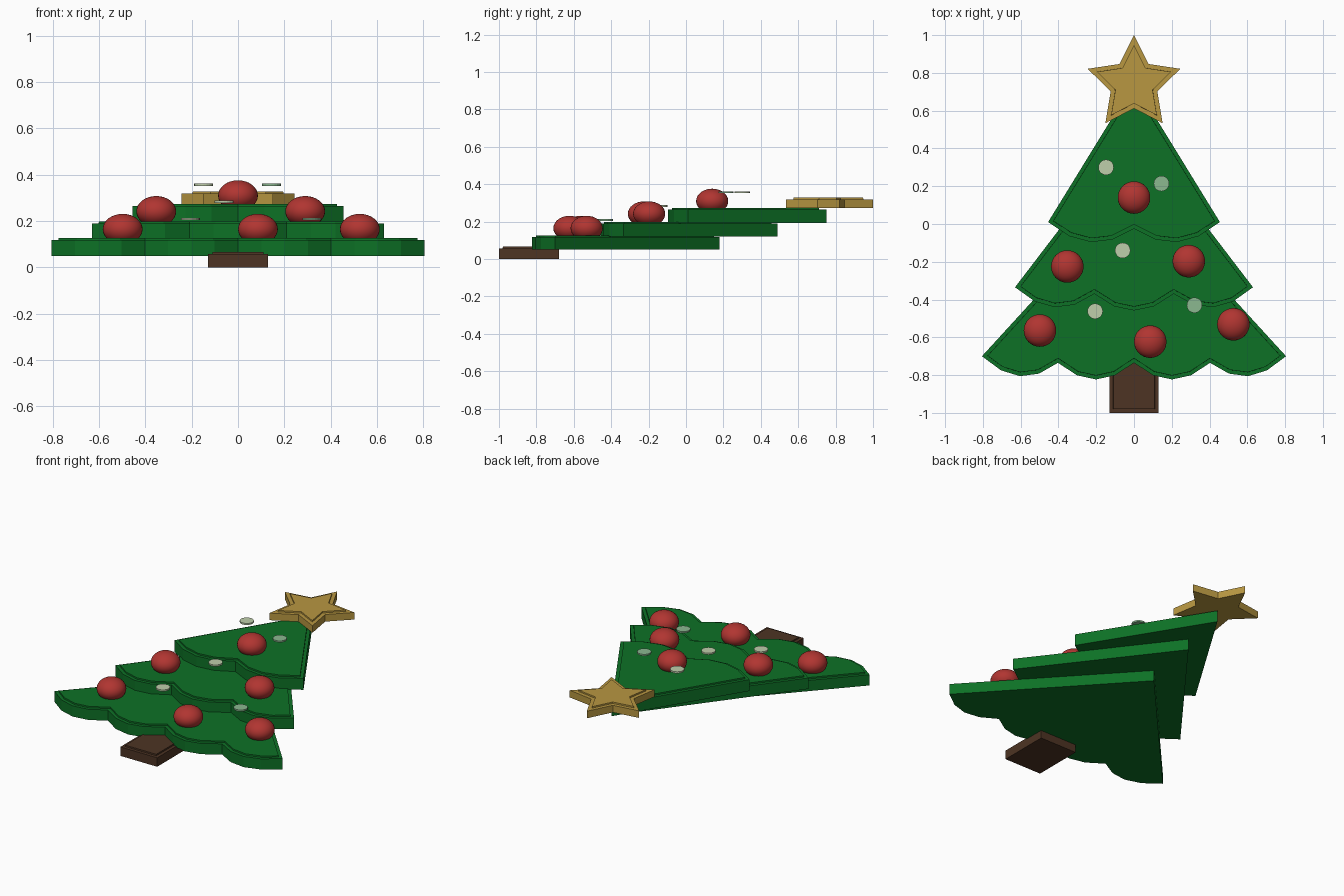
import bpy, bmesh, math

if "Cube" in bpy.data.objects:
    bpy.data.objects.remove(bpy.data.objects["Cube"])


def material(name, rgb):
    m = bpy.data.materials.new(name)
    m.diffuse_color = (*rgb, 1)
    m.use_nodes = True
    m.node_tree.nodes["Principled BSDF"].inputs["Base Color"].default_value = m.diffuse_color
    return m


GREEN = material("pine green", (0.004, 0.165, 0.019))
BROWN = material("bark brown", (0.075, 0.034, 0.017))
GOLD = material("gold", (0.48, 0.31, 0.053))
RED = material("bauble red", (0.44, 0.036, 0.031))
CREAM = material("pale cream", (0.52, 0.62, 0.41))
MINT = material("pale mint", (0.26, 0.48, 0.28))


def finish(bm, name, mat):
    mesh = bpy.data.meshes.new(name)
    bm.to_mesh(mesh)
    bm.free()
    mesh.materials.append(mat)
    ob = bpy.data.objects.new(name, mesh)
    bpy.context.collection.objects.link(ob)
    return ob


def slab(name, outline, z0, z1, mat, inset=0.02, step=0.009):
    """Extruded outline (counter-clockwise) with a raised, inset top panel."""
    bm = bmesh.new()
    low = [bm.verts.new((x, y, z0)) for x, y in outline]
    high = [bm.verts.new((x, y, z1)) for x, y in outline]
    n = len(outline)
    bm.faces.new(low[::-1])
    top = bm.faces.new(high)
    for i in range(n):
        j = (i + 1) % n
        bm.faces.new((low[i], low[j], high[j], high[i]))
    bm.normal_update()
    bmesh.ops.inset_region(bm, faces=[top], thickness=inset,
                           use_even_offset=True, use_boundary=True)
    bmesh.ops.inset_region(bm, faces=[top], thickness=0.0005, depth=step,
                           use_even_offset=True, use_boundary=True)
    return finish(bm, name, mat)


def tier_outline(half_width, corner_y, apex_y, scallops, drop=0.035, sag=0.088, seg=4):
    """Triangle whose lower edge is a row of hanging parabolic scallops."""
    pts = []
    width = 2 * half_width / scallops
    for s in range(scallops):
        ya = corner_y - (drop if s > 0 else 0)
        yb = corner_y - (drop if s < scallops - 1 else 0)
        for k in range(seg):
            t = k / seg
            pts.append((-half_width + width * (s + t),
                        ya + (yb - ya) * t - sag * 4 * t * (1 - t)))
    return pts + [(half_width, corner_y), (0, apex_y)]


# Trunk
slab("trunk", [(-0.13, -1), (0.13, -1), (0.13, -0.68), (-0.13, -0.68)], 0, 0.057, BROWN)

# Three overlapping branch tiers
slab("bottom_tier", tier_outline(0.805, -0.70, 0.18, 4), 0.05, 0.118, GREEN)
slab("middle_tier", tier_outline(0.63, -0.335, 0.49, 3), 0.12, 0.19, GREEN)
slab("top_tier", tier_outline(0.455, 0.01, 0.75, 2), 0.192, 0.265, GREEN)

# Star
star = []
for i in range(10):
    r = 0.2576 if i % 2 == 0 else 0.13
    a = math.radians(90 + 36 * i)
    star.append((r * math.cos(a), 0.742 + r * math.sin(a)))
slab("star", star, 0.274, 0.319, GOLD, inset=0.023)

# Flattened round baubles
for x, y, z in [(0, 0.14, 0.31), (-0.353, -0.225, 0.242), (0.29, -0.197, 0.242),
                (-0.498, -0.564, 0.165), (0.086, -0.623, 0.165), (0.526, -0.531, 0.165)]:
    bm = bmesh.new()
    bmesh.ops.create_uvsphere(bm, u_segments=32, v_segments=16, radius=0.086)
    bmesh.ops.scale(bm, vec=(1, 1, 0.77), verts=bm.verts)
    for f in bm.faces:
        f.smooth = True
    finish(bm, "bauble", RED).location = (x, y, z)

# Small disc lights
for x, y, z, mat in [(-0.148, 0.30, 0.357, CREAM), (0.145, 0.214, 0.357, MINT),
                     (-0.06, -0.14, 0.284, CREAM), (-0.206, -0.462, 0.209, CREAM),
                     (0.32, -0.43, 0.209, MINT)]:
    bm = bmesh.new()
    bmesh.ops.create_cone(bm, cap_ends=True, segments=20, radius1=0.041,
                          radius2=0.041, depth=0.01)
    finish(bm, "light_disc", mat).location = (x, y, z)
